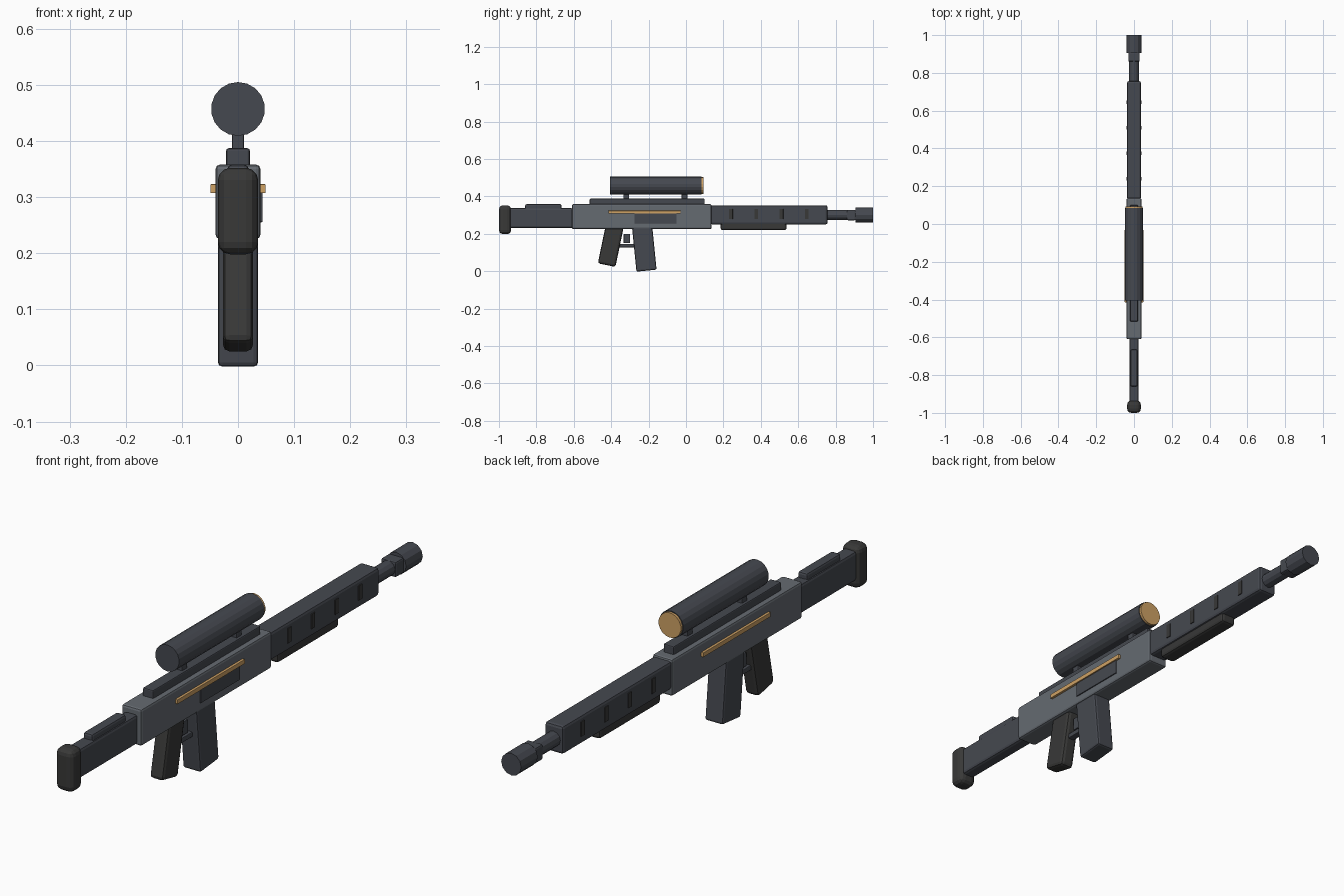
import bpy, math

if "Cube" in bpy.data.objects:
    bpy.data.objects.remove(bpy.data.objects["Cube"])

def mat(name, c):
    m = bpy.data.materials.new(name)
    m.diffuse_color = (*c, 1)
    m.use_nodes = True
    m.node_tree.nodes["Principled BSDF"].inputs["Base Color"].default_value = m.diffuse_color
    return m

STEEL = mat("steel", (0.13, 0.145, 0.165))
DARK = mat("dark_metal", (0.06, 0.066, 0.08))
RUBBER = mat("rubber", (0.04, 0.04, 0.039))
BRASS = mat("brass", (0.62, 0.36, 0.13))

def finish(o, name, m, bevel, seg):
    o.name = name
    o.data.materials.append(m)
    if bevel:
        b = o.modifiers.new("bevel", 'BEVEL')
        b.width, b.segments = bevel, seg
        b.limit_method = 'ANGLE'
        b.angle_limit = math.radians(50)
    return o

def box(name, m, x, y, z, bevel=0.006, rot=0.0, seg=2):
    """Box from (min, max) ranges, tilted about x around its centre."""
    r = (x, y, z)
    bpy.ops.mesh.primitive_cube_add(size=1, location=[(a + b) / 2 for a, b in r])
    o = bpy.context.object
    for v in o.data.vertices:
        for i, (a, b) in enumerate(r):
            v.co[i] *= b - a
    o.rotation_euler.x = rot
    return finish(o, name, m, bevel, seg)

def tube(name, m, radius, y, z, sides, bevel=0.0):
    """Cylinder lying along y."""
    bpy.ops.mesh.primitive_cylinder_add(vertices=sides, radius=radius, depth=y[1] - y[0],
        location=(0, (y[0] + y[1]) / 2, z), rotation=(math.pi / 2, 0, 0))
    return finish(bpy.context.object, name, m, bevel, 1)

def sym(w):
    return (-w, w)

# Stock
box("butt_pad", RUBBER, sym(0.036), (-1.0, -0.935), (0.198, 0.352), 0.022, seg=3)
box("stock", DARK, sym(0.025), (-0.945, -0.605), (0.23, 0.337), 0.01)
box("cheek_rest", DARK, sym(0.019), (-0.86, -0.665), (0.32, 0.358), 0.008)

# Receiver, top rail and side details
box("receiver", STEEL, sym(0.04), (-0.61, 0.137), (0.225, 0.358), 0.008)
box("top_rail", DARK, sym(0.021), (-0.515, 0.1), (0.35, 0.387), 0.004)
box("ejection_panel", DARK, (0.03, 0.044), (-0.275, -0.05), (0.255, 0.31), 0.002)
for s, side in ((1, "right"), (-1, "left")):
    box(f"{side}_accent_strip", BRASS, sorted((s * 0.036, s * 0.049)),
        (-0.415, -0.03), (0.307, 0.323), 0.001)

# Scope
tube("scope_body", DARK, 0.048, (-0.405, 0.084), 0.457, 18)
tube("scope_lens", BRASS, 0.045, (0.08, 0.093), 0.457, 18)
for i, y in enumerate((-0.32, -0.008)):
    box(f"scope_mount_{i + 1}", DARK, sym(0.011), (y - 0.015, y + 0.015), (0.375, 0.425), 0.003)

# Handguard with side vents and underside grip
box("handguard", DARK, sym(0.037), (0.13, 0.757), (0.25, 0.352), 0.01)
box("handguard_grip", RUBBER, sym(0.03), (0.185, 0.537), (0.219, 0.265), 0.01)
for i in range(4):
    y = 0.24 + 0.135 * i
    for s, side in ((1, "right"), (-1, "left")):
        box(f"{side}_vent_{i + 1}", RUBBER, sorted((s * 0.03, s * 0.04)),
            (y - 0.01, y + 0.01), (0.278, 0.332), 0.001)

# Barrel and muzzle
tube("barrel", DARK, 0.027, (0.74, 0.95), 0.3, 12)
box("muzzle_collar", DARK, sym(0.03), (0.86, 0.908), (0.272, 0.328), 0.006)
tube("muzzle_tip", DARK, 0.04, (0.905, 1.0), 0.3, 12)

# Pistol grip, magazine and trigger
box("pistol_grip", RUBBER, sym(0.027), (-0.45, -0.354), (0.03, 0.25), 0.012, rot=-0.205)
box("magazine", DARK, sym(0.036), (-0.277, -0.169), (0.002, 0.242), 0.008, rot=0.1)
box("trigger_guard", DARK, sym(0.013), (-0.365, -0.265), (0.127, 0.145), 0.003)
box("trigger", DARK, sym(0.01), (-0.333, -0.3), (0.15, 0.198), 0.002)
